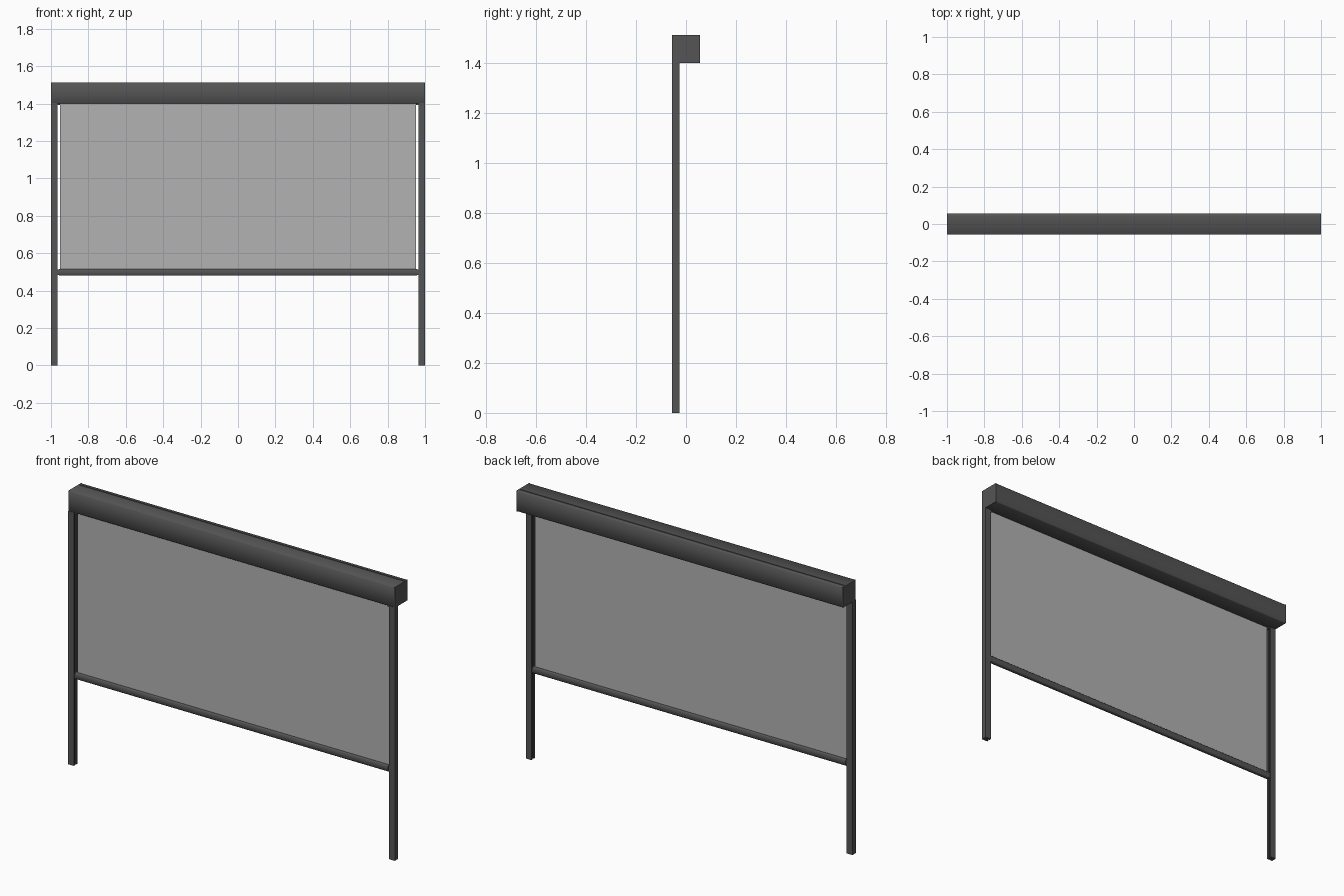
import bpy, bmesh, math

if "Cube" in bpy.data.objects:
    bpy.data.objects.remove(bpy.data.objects["Cube"])


def material(name, value):
    m = bpy.data.materials.new(name)
    m.diffuse_color = (value, value, value, 1.0)
    m.use_nodes = True
    m.node_tree.nodes["Principled BSDF"].inputs["Base Color"].default_value = m.diffuse_color
    return m


FRAME = material("dark_grey_metal", 0.09)
FABRIC = material("light_grey_fabric", 0.445)


def extrude(name, profile, axis, start, end, mat, smooth=False):
    """Extrude a 2D profile: (y, z) along x, or (x, y) along z."""
    bm = bmesh.new()
    if axis == "x":
        verts = [bm.verts.new((start, a, b)) for a, b in profile]
        step = (end - start, 0, 0)
    else:
        verts = [bm.verts.new((a, b, start)) for a, b in profile]
        step = (0, 0, end - start)
    face = bm.faces.new(verts)
    result = bmesh.ops.extrude_face_region(bm, geom=[face], use_keep_orig=True)
    moved = [g for g in result["geom"] if isinstance(g, bmesh.types.BMVert)]
    bmesh.ops.translate(bm, verts=moved, vec=step)
    bmesh.ops.recalc_face_normals(bm, faces=bm.faces)
    mesh = bpy.data.meshes.new(name)
    bm.to_mesh(mesh)
    bm.free()
    mesh.materials.append(mat)
    obj = bpy.data.objects.new(name, mesh)
    bpy.context.collection.objects.link(obj)
    if smooth:
        bpy.ops.object.select_all(action="DESELECT")
        obj.select_set(True)
        bpy.context.view_layer.objects.active = obj
        bpy.ops.object.shade_smooth_by_angle(angle=math.radians(50))
    return obj


def rect(a0, a1, b0, b1):
    return [(a0, b0), (a1, b0), (a1, b1), (a0, b1)]


# Cassette: square housing with softened corners and a lid seam near the back
cassette = [(-0.056, 1.403), (-0.053, 1.400), (0.053, 1.400), (0.056, 1.403),
            (0.056, 1.510), (0.053, 1.513), (0.036, 1.513), (0.036, 1.509),
            (0.031, 1.509), (0.031, 1.513), (-0.053, 1.513), (-0.056, 1.510)]
extrude("cassette_housing", cassette, "x", -0.995, 0.995, FRAME, smooth=True)

# Fabric sheet
extrude("screen_fabric", rect(-0.0425, -0.0415, 0.50, 1.402), "x", -0.953, 0.953, FABRIC)

# Bottom rail with softened section
rail = [(-0.050, 0.480), (-0.034, 0.480), (-0.030, 0.484), (-0.030, 0.511),
        (-0.034, 0.515), (-0.050, 0.515), (-0.054, 0.511), (-0.054, 0.484)]
extrude("bottom_rail", rail, "x", -0.957, 0.957, FRAME, smooth=True)

for s, side in ((-1, "left"), (1, "right")):
    # Cassette end plate
    extrude(side + "_end_plate", rect(-0.056, 0.056, 1.400, 1.513), "x",
            s * 0.995, s * 1.0, FRAME)
    # Guide post with a slot on its inner face
    post = [(1.0, -0.057), (0.965, -0.057), (0.965, -0.046), (0.980, -0.046),
            (0.980, -0.038), (0.965, -0.038), (0.965, -0.027), (1.0, -0.027)]
    extrude(side + "_guide_post", [(s * x, y) for x, y in post], "z", 0.0, 1.402, FRAME)
    # Rail end cap, with a tongue running in the slot
    extrude(side + "_rail_cap", rect(-0.052, -0.032, 0.483, 0.512), "x",
            s * 0.956, s * 0.965, FRAME)
    extrude(side + "_rail_tongue", rect(-0.045, -0.039, 0.485, 0.51), "x",
            s * 0.964, s * 0.978, FRAME)
    # Guide inlet under the cassette
    extrude(side + "_guide_inlet", rect(-0.052, -0.032, 1.392, 1.402), "x",
            s * 0.953, s * 0.966, FRAME)
